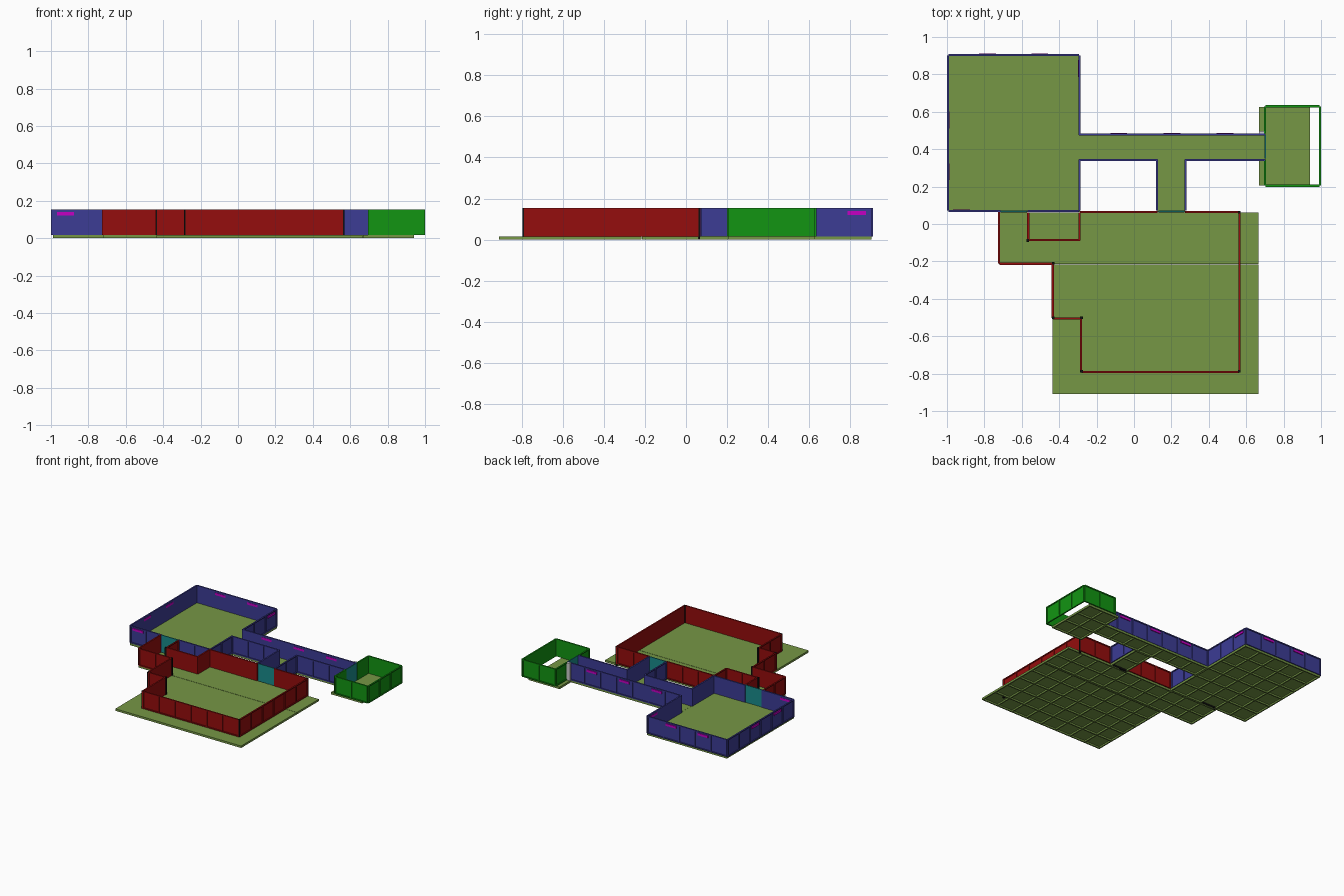
import bpy, bmesh
from mathutils import Vector, Matrix

if "Cube" in bpy.data.objects:
    bpy.data.objects.remove(bpy.data.objects["Cube"])

TILE = 0.14
Z0, Z1 = 0.016, 0.153      # wall bottom and top
RIB = 0.010


def material(name, rgb):
    m = bpy.data.materials.new(name)
    m.diffuse_color = (*rgb, 1)
    m.use_nodes = True
    m.node_tree.nodes["Principled BSDF"].inputs["Base Color"].default_value = m.diffuse_color
    return m


OLIVE = material("olive", (0.18, 0.31, 0.06))
BLUE = material("blue", (0.045, 0.045, 0.30))
RED = material("red", (0.30, 0.004, 0.004))
GREEN = material("green", (0.006, 0.30, 0.006))
TEAL = material("teal", (0.01, 0.26, 0.26))
MAGENTA = material("magenta", (0.55, 0.0, 0.55))
BLACK = material("black", (0.005, 0.005, 0.005))


def box(bm, lo, hi):
    lo, hi = Vector(lo), Vector(hi)
    c, s = (lo + hi) / 2, hi - lo
    bmesh.ops.create_cube(bm, size=1, matrix=Matrix.Translation(c) @ Matrix.Diagonal((*s, 1)))


def finish(bm, name, mat, matrix=None):
    if matrix is not None:
        bm.transform(matrix)
    me = bpy.data.meshes.new(name)
    bm.to_mesh(me)
    bm.free()
    ob = bpy.data.objects.new(name, me)
    if mat:
        me.materials.append(mat)
    bpy.context.collection.objects.link(ob)
    return ob


def floor(name, x0, x1, y0, y1):
    """Thin deck on a grid of ribs."""
    bm = bmesh.new()
    box(bm, (x0, y0, 0.012), (x1, y1, 0.016))
    nx, ny = max(1, round((x1 - x0) / TILE)), max(1, round((y1 - y0) / TILE))
    for i in range(nx + 1):
        x = x0 + (x1 - x0 - RIB) * i / nx
        box(bm, (x, y0, 0), (x + RIB, y1, 0.012))
    for j in range(ny + 1):
        y = y0 + (y1 - y0 - RIB) * j / ny
        box(bm, (x0, y, 0), (x1, y + RIB, 0.012))
    finish(bm, name, OLIVE)


def wall(name, a, b, mat, vents=()):
    """Flat sheet with framing ribs on the right-hand (outer) side of a -> b."""
    a, b = Vector((*a, 0)), Vector((*b, 0))
    length = (b - a).length
    d = (b - a) / length
    # local x runs along the wall, local y points inward (left)
    mw = Matrix(((d.x, -d.y, 0, a.x), (d.y, d.x, 0, a.y), (0, 0, 1, 0), (0, 0, 0, 1)))
    bm = bmesh.new()
    box(bm, (0, -0.002, Z0), (length, 0.003, Z1))
    for z in (Z0, Z1 - 0.008):
        box(bm, (0, -0.008, z), (length, -0.002, z + 0.008))
    n = max(1, round(length / TILE))
    for i in range(n + 1):
        x = (length - RIB) * i / n
        box(bm, (x, -0.008, Z0), (x + RIB, -0.002, Z1))
    finish(bm, name, mat, mw)
    for i in vents:
        c = (i + 0.5) * length / n
        bm = bmesh.new()
        box(bm, (c - 0.045, -0.0085, 0.121), (c + 0.045, 0.005, 0.139))
        finish(bm, name + "_vent", MAGENTA, mw)


def wall_run(name, pts, mat, vents={}):
    for i, (a, b) in enumerate(zip(pts, pts[1:])):
        wall(f"{name}_{i}", a, b, mat, vents.get(i, ()))


def block(name, lo, hi, mat):
    bm = bmesh.new()
    box(bm, lo, hi)
    finish(bm, name, mat)


# Floors
floor("blue_room_floor", -0.99, -0.29, 0.063, 0.902)
floor("corridor_floor", -0.289, 0.668, 0.343, 0.482)
floor("link_floor", 0.125, 0.272, 0.063, 0.342)
floor("green_room_floor", 0.669, 0.942, 0.207, 0.625)
floor("red_room_back_floor", -0.722, 0.665, -0.213, 0.061)
floor("red_room_front_floor", -0.437, 0.665, -0.91, -0.216)

# Blue room and corridor walls
wall_run("blue_wall", [(0.7, 0.477), (-0.295, 0.477), (-0.295, 0.902), (-0.992, 0.902),
                       (-0.992, 0.072), (-0.715, 0.072)], BLUE,
         {0: (1, 3, 5), 1: (2,), 2: (1, 3), 3: (2, 4), 4: (0,)})
wall_run("blue_inner_wall", [(-0.57, 0.072), (-0.295, 0.072), (-0.295, 0.345),
                             (0.125, 0.345), (0.125, 0.072)], BLUE)
wall_run("blue_link_wall", [(0.272, 0.072), (0.272, 0.345), (0.7, 0.345)], BLUE)

# Red room walls
red_outer = [(-0.72, 0.065), (-0.72, -0.21), (-0.432, -0.21), (-0.432, -0.502),
             (-0.281, -0.502), (-0.281, -0.788), (0.562, -0.788), (0.562, 0.062),
             (0.272, 0.062)]
red_inner = [(0.125, 0.062), (-0.29, 0.062), (-0.29, -0.088), (-0.568, -0.088), (-0.568, 0.062)]
wall_run("red_outer_wall", red_outer, RED)
wall_run("red_alcove_wall", red_inner, RED)

# Green room walls
wall_run("green_wall", [(0.704, 0.345), (0.704, 0.207), (0.992, 0.207), (0.992, 0.627),
                        (0.704, 0.627), (0.704, 0.485)], GREEN)

# Black corner posts of the red room
for i, (x, y) in enumerate(red_outer[2:-1] + red_inner[3:4]):
    low = 0 if x > 0.5 else Z0
    block(f"corner_post_{i}", (x - 0.007, y - 0.007, low), (x + 0.007, y + 0.007, 0.1535), BLACK)

# Doors and their thresholds
for name, x0, x1 in (("left", -0.713, -0.572), ("middle", 0.13, 0.27)):
    block(f"{name}_door", (x0, 0.064, Z0), (x1, 0.071, Z1), TEAL)
    block(f"{name}_threshold", (x0, 0.055, -0.0), (x1, 0.076, 0.0155), BLACK)
block("right_door", (0.699, 0.35, Z0), (0.706, 0.478, Z1), TEAL)

# Grey door stop beside the green room
block("door_stop", (0.668, 0.481, Z0), (0.698, 0.496, Z1), None)
